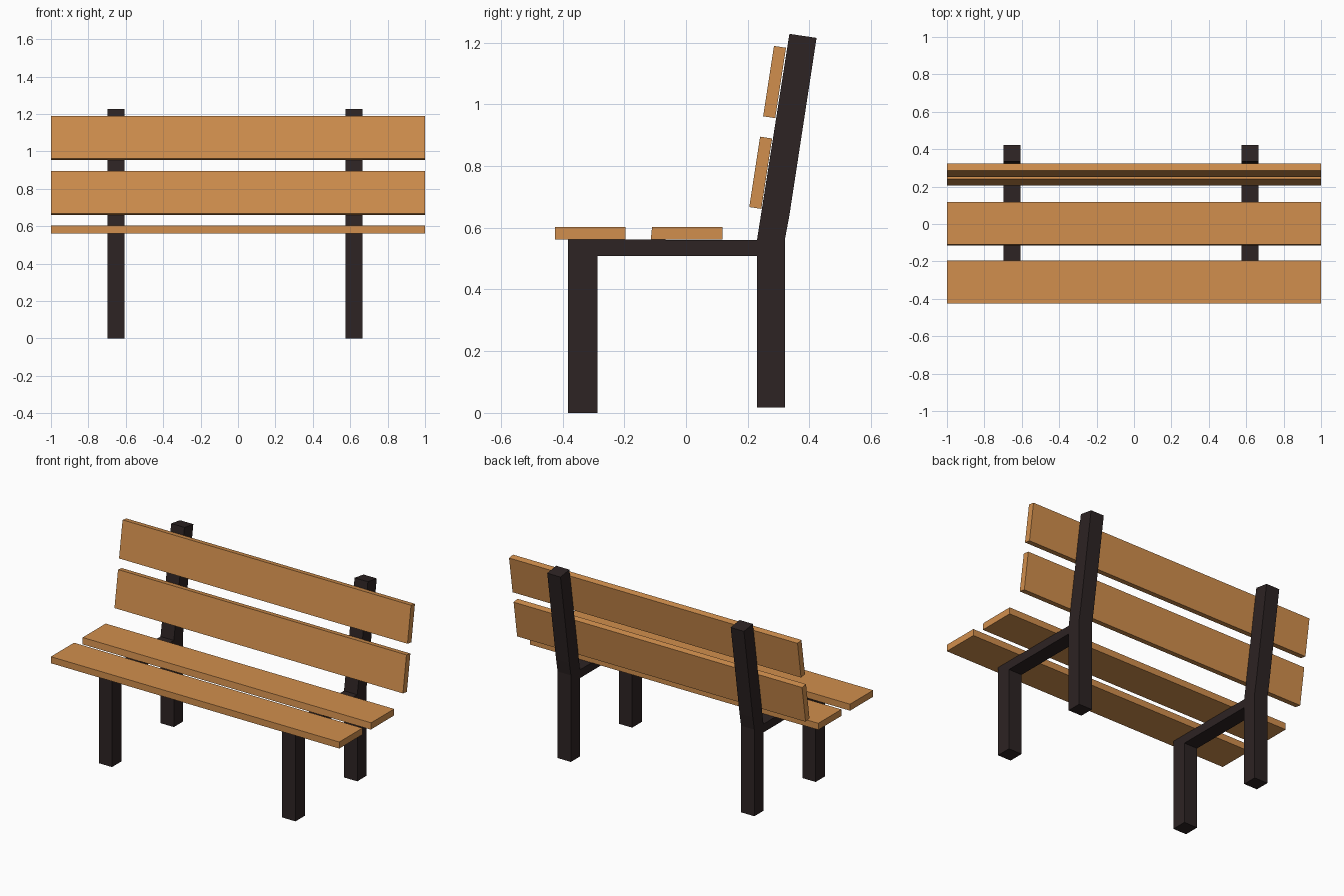
import bpy

if "Cube" in bpy.data.objects:
    bpy.data.objects.remove(bpy.data.objects["Cube"])


def material(name, rgb):
    m = bpy.data.materials.new(name)
    m.diffuse_color = (*rgb, 1.0)
    m.use_nodes = True
    m.node_tree.nodes["Principled BSDF"].inputs["Base Color"].default_value = m.diffuse_color
    return m


wood = material("warm wood", (0.64, 0.275, 0.075))
iron = material("dark brown frame", (0.026, 0.017, 0.017))


def extrude_x(name, profile, x0, x1, mat):
    """Extrude a closed (y, z) profile, listed counter-clockwise, along x."""
    n = len(profile)
    verts = [(x, y, z) for x in (x0, x1) for y, z in profile]
    faces = [tuple(reversed(range(n))), tuple(range(n, 2 * n))]
    faces += [(i, (i + 1) % n, n + (i + 1) % n, n + i) for i in range(n)]
    me = bpy.data.meshes.new(name)
    me.from_pydata(verts, [], faces)
    me.materials.append(mat)
    ob = bpy.data.objects.new(name, me)
    bpy.context.collection.objects.link(ob)
    return ob


# Side frames: front leg, seat rail, rear leg and leaning back post in one piece
frame = [(-0.382, 0.0), (-0.287, 0.0), (-0.287, 0.508), (0.23, 0.508),
         (0.23, 0.017), (0.32, 0.017), (0.32, 0.56), (0.335, 0.64),
         (0.423, 1.215), (0.335, 1.228), (0.23, 0.56), (-0.382, 0.562)]
extrude_x("left_frame", frame, -0.698, -0.606, iron)
extrude_x("right_frame", frame, 0.574, 0.666, iron)

# Seat slats
extrude_x("front_seat_slat", [(-0.425, 0.562), (-0.196, 0.562),
                              (-0.196, 0.603), (-0.425, 0.603)], -1, 1, wood)
extrude_x("rear_seat_slat", [(-0.114, 0.562), (0.118, 0.562),
                             (0.118, 0.603), (-0.110, 0.603)], -1, 1, wood)

# Back slats, tilted with the posts; each starts at its lower front corner
for name, y, z in (("lower_back_slat", 0.205, 0.667),
                   ("upper_back_slat", 0.250, 0.961)):
    extrude_x(name, [(y, z), (y + 0.039, z - 0.006),
                     (y + 0.074, z + 0.222), (y + 0.035, z + 0.228)],
              -1, 1, wood)
